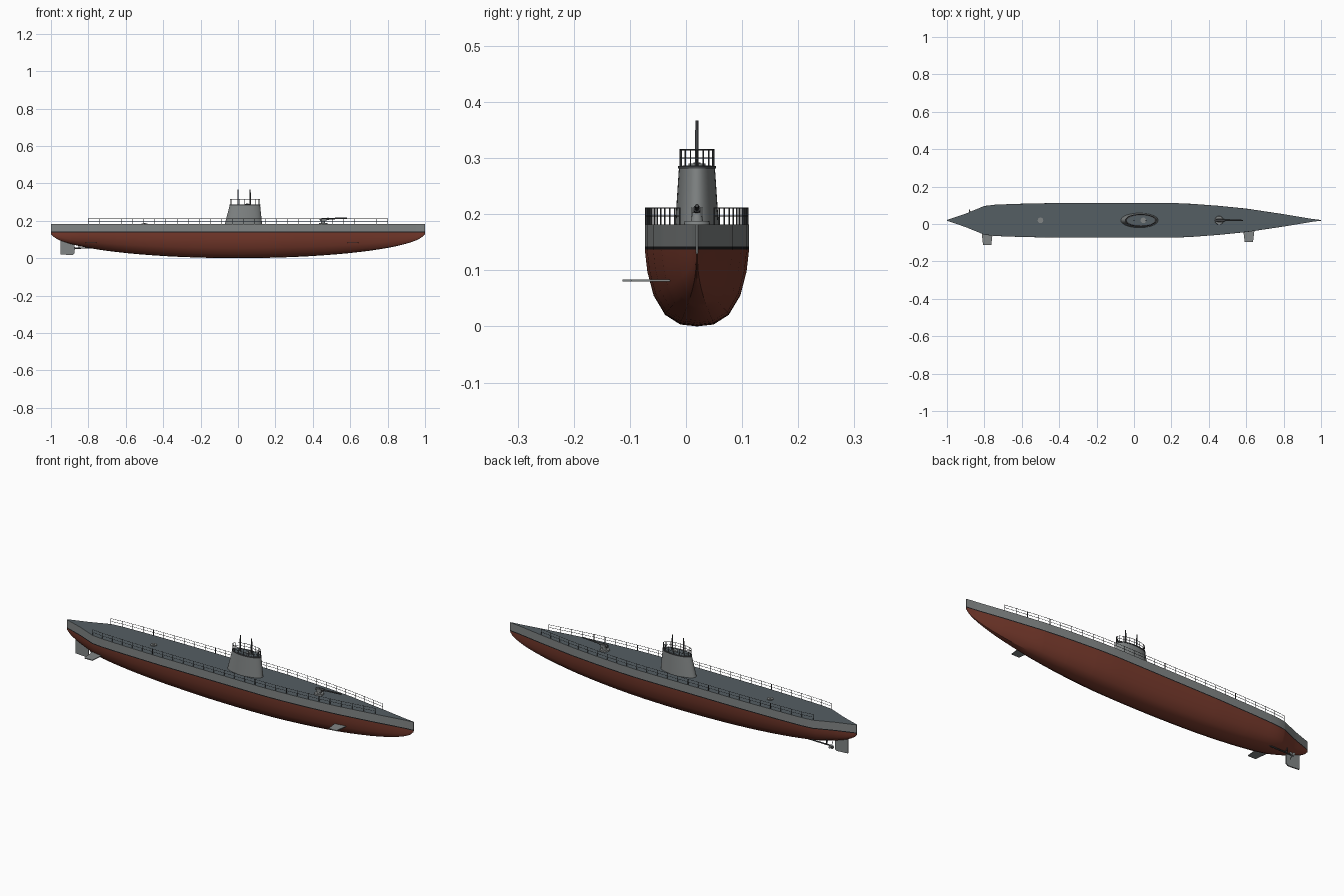
import bpy, bmesh, math
from mathutils import Vector, Matrix

if "Cube" in bpy.data.objects:
    bpy.data.objects.remove(bpy.data.objects["Cube"])

CY = 0.0195          # centreline of the hull
DECK, LINE = 0.182, 0.137


def mat(name, c):
    m = bpy.data.materials.new(name)
    m.diffuse_color = (*c, 1)
    m.use_nodes = True
    m.node_tree.nodes["Principled BSDF"].inputs["Base Color"].default_value = m.diffuse_color
    return m


RED = mat("red_bottom_paint", (0.19, 0.043, 0.026))
GREY = mat("hull_grey", (0.22, 0.235, 0.235))
SLATE = mat("deck_slate", (0.09, 0.112, 0.125))
BLACK = mat("waterline_black", (0.012, 0.012, 0.013))
DARK = mat("dark_metal", (0.06, 0.064, 0.068))


def finish(name, bm, mats, smooth=True):
    bmesh.ops.recalc_face_normals(bm, faces=bm.faces[:])
    me = bpy.data.meshes.new(name)
    bm.to_mesh(me)
    bm.free()
    for m in mats:
        me.materials.append(m)
    ob = bpy.data.objects.new(name, me)
    bpy.context.collection.objects.link(ob)
    if smooth:
        bpy.ops.object.select_all(action='DESELECT')
        ob.select_set(True)
        bpy.context.view_layer.objects.active = ob
        bpy.ops.object.shade_smooth_by_angle(angle=math.radians(30))
    return ob


def tube(bm, a, b, r, r2=None, n=6):
    a, b = Vector(a), Vector(b)
    d = b - a
    M = Matrix.Translation((a + b) / 2) @ d.to_track_quat('Z', 'Y').to_matrix().to_4x4()
    bmesh.ops.create_cone(bm, cap_ends=True, segments=n, radius1=r,
                          radius2=r if r2 is None else r2, depth=d.length, matrix=M)


def box(bm, c, s):
    bmesh.ops.create_cube(bm, size=1, matrix=Matrix.Translation(c) @ Matrix.Diagonal((*s, 1)))


def prism(bm, pts, off):
    # flat outline extruded by a vector
    f = bm.faces.new([bm.verts.new(p) for p in pts])
    g = bmesh.ops.extrude_face_region(bm, geom=[f])
    bmesh.ops.translate(bm, vec=off, verts=[v for v in g['geom'] if isinstance(v, bmesh.types.BMVert)])


def loft(bm, rings, cap=True):
    vr = [[bm.verts.new(p) for p in r] for r in rings]
    n = len(vr[0])
    faces = []
    for p, q in zip(vr, vr[1:]):
        for i in range(n):
            j = (i + 1) % n
            faces.append(bm.faces.new((p[i], p[j], q[j], q[i])))
    if cap:
        faces += [bm.faces.new(vr[0]), bm.faces.new(vr[-1])]
    return faces


# planform half width along the length
PLAN = [(-1, .002), (-.9, .036), (-.8, .077), (-.74, .084), (-.6, .089), (-.4, .093),
        (.2, .093), (.3, .089), (.45, .078), (.6, .063), (.8, .033), (.95, .008), (1, .002)]


def half_width(x):
    for (x0, w0), (x1, w1) in zip(PLAN, PLAN[1:]):
        if x <= x1:
            return w0 + (w1 - w0) * (x - x0) / (x1 - x0)
    return PLAN[-1][1]


# hull: half section in (width fraction, depth fraction)
SEC = [(.95, .29), (.83, .6), (.61, .85), (.32, .975)]
xs = sorted({round(-math.cos(math.pi * i / 40), 4) for i in range(41)} | {p[0] for p in PLAN})
rings = []
for x in xs:
    w = half_width(x)
    d = LINE * max(math.sqrt(max(1 - x * x, 0)), 0.06)
    half = [(w, DECK), (w, LINE + .005), (w, LINE)] + [(w * a, LINE - d * b) for a, b in SEC]
    prof = half + [(0, LINE - d)] + [(-a, b) for a, b in reversed(half)]
    rings.append([(x, CY + a, z) for a, z in prof])
bm = bmesh.new()
loft(bm, rings)
bmesh.ops.recalc_face_normals(bm, faces=bm.faces[:])
for f in bm.faces:
    z = f.calc_center_median().z
    if f.normal.z > .9 and z > DECK - .001:
        f.material_index = 2
    elif z > LINE + .005 or abs(f.normal.x) > .99:
        f.material_index = 1
    elif z > LINE:
        f.material_index = 3
    else:
        f.material_index = 0
finish("hull", bm, [RED, GREY, SLATE, BLACK])


def oval(cx, rx, ry, z, n=40):
    return [(cx + rx * math.cos(2 * math.pi * i / n), CY + ry * math.sin(2 * math.pi * i / n), z)
            for i in range(n)]


# conning tower with a dark rim and floor
bm = bmesh.new()
loft(bm, [oval(.029, .1, .039, DECK - .002), oval(.037, .081, .032, .284)])
finish("conning_tower", bm, [GREY])
bm = bmesh.new()
loft(bm, [oval(.037, .083, .034, .281), oval(.037, .083, .034, .286)])
finish("tower_rim", bm, [DARK])
bm = bmesh.new()
loft(bm, [oval(.037, .074, .026, .285), oval(.037, .074, .026, .287)])
finish("tower_floor", bm, [SLATE])

# tower railing
bm = bmesh.new()
for p in oval(.037, .079, .030, .285, 16):
    tube(bm, p, (p[0], p[1], .316), .0013)
for z in (.300, .315):
    r = oval(.037, .079, .030, z, 32)
    for a, b in zip(r, r[1:] + r[:1]):
        tube(bm, a, b, .0011)
finish("tower_railing", bm, [DARK])

# periscopes
for name, x in (("aft_periscope", 0.0), ("forward_periscope", .065)):
    bm = bmesh.new()
    tube(bm, (x, CY, .28), (x, CY, .35), .0032, n=12)
    tube(bm, (x, CY, .35), (x, CY, .367), .0024, n=12)
    finish(name, bm, [DARK])

# hatches
for name, x, z in (("tower_hatch", .05, .286), ("aft_deck_hatch", -.5, DECK)):
    bm = bmesh.new()
    tube(bm, (x, CY, z - .002), (x, CY, z + .004), .015, n=20)
    tube(bm, (x, CY, z + .003), (x, CY, z + .006), .006, n=12)
    finish(name, bm, [GREY])

# deck railings on both sides
N = 27
for name, s in (("left_deck_railing", 1), ("right_deck_railing", -1)):
    bm = bmesh.new()
    pts = [(-.8 + 1.6 * i / N, CY + s * (half_width(-.8 + 1.6 * i / N) - .002)) for i in range(N + 1)]
    for x, y in pts:
        tube(bm, (x, y, DECK - .002), (x, y, .212), .0013)
    for z in (.197, .211):
        for a, b in zip(pts, pts[1:]):
            tube(bm, (*a, z), (*b, z), .001)
    finish(name, bm, [DARK])

# deck gun
bm = bmesh.new()
tube(bm, (.455, CY, DECK - .002), (.455, CY, .188), .024, .022, n=20)
tube(bm, (.455, CY, .187), (.455, CY, .203), .011, .008, n=16)
for s in (-1, 1):
    box(bm, (.46, CY + s * .009, .204), (.026, .003, .016))
finish("gun_mount", bm, [GREY])
bm = bmesh.new()
tube(bm, (.437, CY, .206), (.485, CY, .210), .0065, n=14)
tube(bm, (.48, CY, .210), (.583, CY, .215), .0045, .0032, n=14)
finish("gun_barrel", bm, [DARK])

# rudder
bm = bmesh.new()
prism(bm, [(-.95, CY - .003, .115), (-.95, CY - .003, .020), (-.885, CY - .003, .016),
           (-.875, CY - .003, .024), (-.875, CY - .003, .095)], (0, .006, 0))
finish("rudder", bm, [GREY], False)

# diving planes, on the right side only
for name, x, root, tip in (("stern_plane", -.785, -.015, -.113), ("bow_plane", .614, -.01, -.097)):
    bm = bmesh.new()
    prism(bm, [(x - .033, root, .080), (x + .033, root, .080),
               (x + .022, tip, .080), (x - .022, tip, .080)], (0, 0, .004))
    finish(name, bm, [GREY], False)

# propeller shaft with struts, on the left side only
PY, PZ = CY + .035, .053
bm = bmesh.new()
tube(bm, (-.885, PY, PZ), (-.62, PY, PZ + .004), .0035, n=10)
for s in (-1, 1):
    tube(bm, (-.85, PY, PZ), (-.85, PY - .012 + s * .014, .105), .0022, n=8)
finish("propeller_shaft", bm, [DARK])
bm = bmesh.new()
tube(bm, (-.872, PY, PZ), (-.89, PY, PZ), .006, .003, n=12)
for k in range(3):
    R = Matrix.Translation((-.879, PY, PZ)) @ Matrix.Rotation(k * math.tau / 3 + .5, 4, 'X')
    R = R @ Matrix.Translation((0, 0, .013)) @ Matrix.Rotation(.5, 4, 'Z') @ Matrix.Diagonal((.0015, .007, .011, 1))
    bmesh.ops.create_uvsphere(bm, u_segments=12, v_segments=8, radius=1, matrix=R)
finish("propeller", bm, [GREY])
